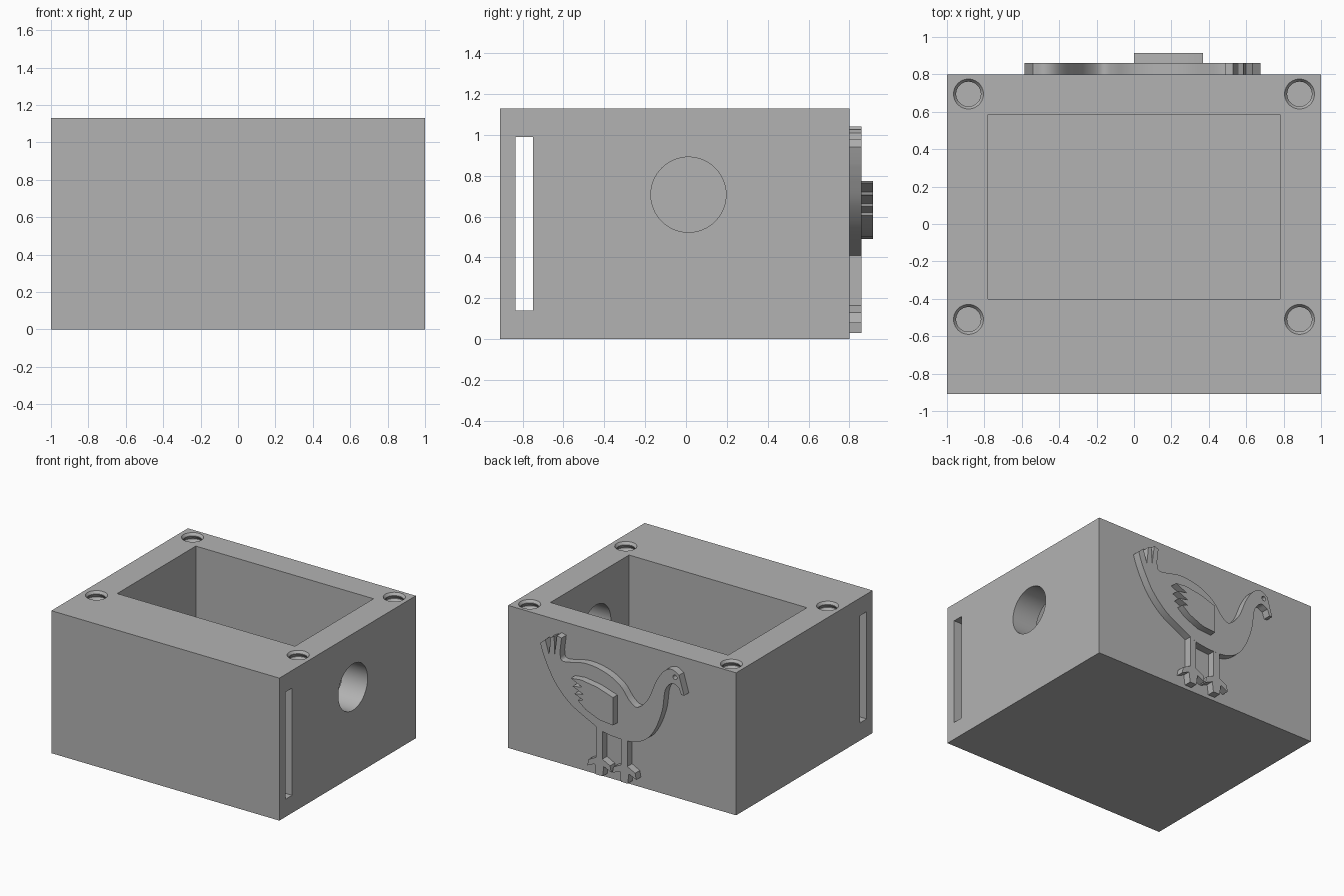
import bpy, bmesh, math
from mathutils import Matrix, Vector

if "Cube" in bpy.data.objects:
    bpy.data.objects.remove(bpy.data.objects["Cube"])

grey = bpy.data.materials.new("plain grey")
grey.use_nodes = True
COLOUR = (0.45, 0.45, 0.45, 1)
grey.diffuse_color = COLOUR
grey.node_tree.nodes["Principled BSDF"].inputs["Base Color"].default_value = COLOUR

BACK = 0.80     # outer back face of the box
RELIEF = 0.06   # thickness of each relief layer


def finish(name, bm):
    bmesh.ops.recalc_face_normals(bm, faces=bm.faces[:])
    mesh = bpy.data.meshes.new(name)
    bm.to_mesh(mesh)
    bm.free()
    mesh.materials.append(grey)
    obj = bpy.data.objects.new(name, mesh)
    bpy.context.collection.objects.link(obj)
    return obj


def block(name, low, high):
    bm = bmesh.new()
    bmesh.ops.create_cube(bm, size=1)
    low, high = Vector(low), Vector(high)
    for v in bm.verts:
        v.co = (low + high) / 2 + v.co * (high - low)
    return finish(name, bm)


def cylinder(name, radius, length, centre, axis):
    bm = bmesh.new()
    turn = Matrix.Rotation(math.pi / 2, 4, axis)
    bmesh.ops.create_cone(bm, cap_ends=True, segments=64, radius1=radius, radius2=radius,
                          depth=length, matrix=Matrix.Translation(centre) @ turn)
    return finish(name, bm)


def threaded_rod(name, x, y, top, depth, minor, major, pitch, sides=40):
    """Lathed rod with V-shaped ridges, used to cut a screw hole."""
    profile = [(major, top + pitch), (major, top)]
    for i in range(int(depth / pitch)):
        z = top - i * pitch
        profile += [(minor, z - pitch * .4), (minor, z - pitch * .5), (major, z - pitch * .9),
                    (major, z - pitch)]
    bm = bmesh.new()
    rings = []
    for r, z in profile:
        rings.append([bm.verts.new((x + r * math.cos(a), y + r * math.sin(a), z))
                      for a in (math.tau * k / sides for k in range(sides))])
    for a, b in zip(rings, rings[1:]):
        for k in range(sides):
            n = (k + 1) % sides
            bm.faces.new((a[k], a[n], b[n], b[k]))
    bm.faces.new(rings[0])
    bm.faces.new(rings[-1])
    return finish(name, bm)


def cut(obj, cutter):
    mod = obj.modifiers.new("cut", "BOOLEAN")
    mod.operation, mod.solver, mod.object = "DIFFERENCE", "EXACT", cutter
    bpy.context.view_layer.objects.active = obj
    bpy.ops.object.modifier_apply(modifier=mod.name)
    bpy.data.objects.remove(cutter)


def smooth(points, steps=6):
    """Catmull-Rom curve through the points."""
    pts = [Vector(p) for p in points]
    pts = [2 * pts[0] - pts[1]] + pts + [2 * pts[-1] - pts[-2]]
    out = []
    for a, b, c, d in zip(pts, pts[1:], pts[2:], pts[3:]):
        for s in range(steps):
            t = s / steps
            out.append((2 * b + (c - a) * t + (2 * a - 5 * b + 4 * c - d) * t ** 2
                        + (3 * b - a - 3 * c + d) * t ** 3) / 2)
    return out + [pts[-2]]


def plate(name, outline, start, end):
    """Flat shape given in x and z, extruded along y."""
    bm = bmesh.new()
    face = bm.faces.new([bm.verts.new((p[0], start, p[1])) for p in outline])
    side = bmesh.ops.extrude_face_region(bm, geom=[face])["geom"]
    for v in side:
        if isinstance(v, bmesh.types.BMVert):
            v.co.y = end
    return finish(name, bm)


# Box with cavity, through slot, side port and threaded corner holes
box = block("box", (-1, -.91, 0), (1, BACK, 1.13))
cut(box, block("cavity_cutter", (-.78, -.4, .2), (.78, .585, 1.3)))
cut(box, block("slot_cutter", (-1.2, -.835, .14), (1.2, -.75, .99)))
cut(box, cylinder("port_cutter", .184, .6, (.95, .012, .707), "Y"))
for x in (-.885, .885):
    for y in (-.51, .695):
        cut(box, threaded_rod("thread_cutter", x, y, 1.13, .4, .066, .08, .05))

# Bird relief: body outline runs tail, back, head, neck, belly
tail = [(.677, .94), (.633, .98), (.6, .87), (.585, 1.01), (.555, 1.025), (.55, .885),
        (.53, 1.04), (.49, 1.03)]
back = smooth([(.505, .91), (.475, .85), (.28, .885), (.107, .86), (-.025, .79), (-.11, .69),
               (-.18, .66), (-.27, .75), (-.34, .91), (-.41, 1.01), (-.48, 1.04), (-.54, 1.01)])
beak = [(-.585, .86), (-.56, .86)]
belly = smooth([(-.54, .91), (-.48, .93), (-.42, .86), (-.393, .69), (-.33, .526), (-.244, .42),
                (-.11, .37), (.107, .38), (.24, .436), (.414, .53), (.537, .65), (.607, .766),
                (.65, .858)])
body = plate("bird_body", tail + back + beak + belly, BACK - .01, BACK + RELIEF)
cut(body, cylinder("eye_cutter", .018, .1, (-.505, BACK + RELIEF, .985), "X"))

# Feathered wing
wing = [(.37, .765), (.28, .775), (.14, .755), (0, .71), (0, .49), (.12, .5), (.24, .55),
        (.31, .605), (.26, .62), (.34, .65), (.26, .665), (.355, .705), (.27, .72)]
plate("bird_wing", wing, BACK + RELIEF - .01, .915)

# Legs with three-toed feet
half = [(.027, .42), (.027, .165), (.095, .13), (.105, .08), (.04, .11), (.03, .03)]
foot = half + [(-x, z) for x, z in reversed(half)]
for name, cx in (("tail_side_leg", .16), ("head_side_leg", -.06)):
    plate(name, [(cx + x, z) for x, z in foot], BACK - .01, BACK + RELIEF - .001)

for obj in bpy.context.collection.objects:
    if obj.type == "MESH" and obj.data.materials and obj.data.materials[0] == grey:
        bpy.ops.object.select_all(action="DESELECT")
        obj.select_set(True)
        bpy.context.view_layer.objects.active = obj
        bpy.ops.object.shade_smooth_by_angle(angle=math.radians(30))
